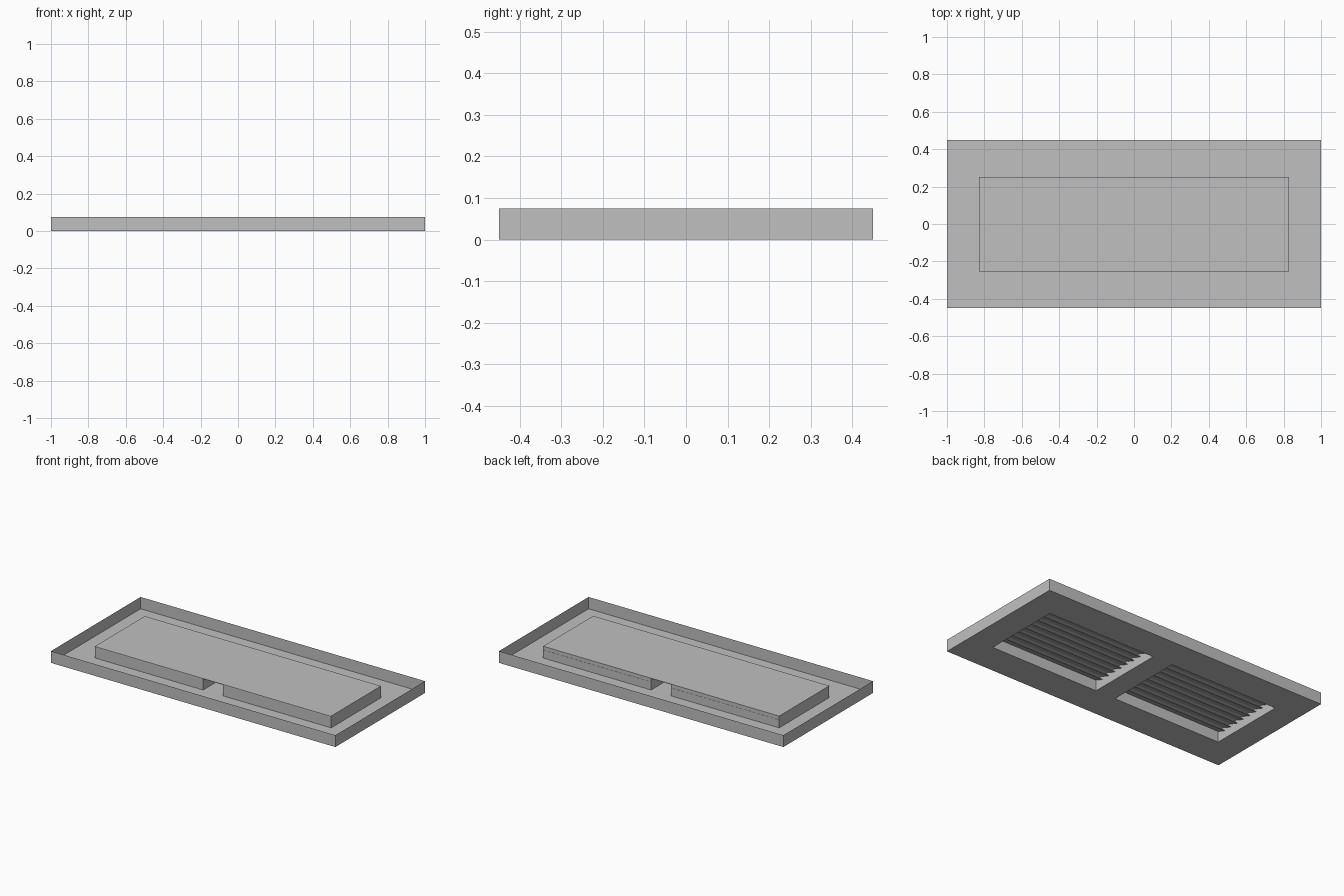
import bpy, bmesh
from mathutils import Matrix, Vector
from math import atan2, hypot

cube = bpy.data.objects.get("Cube")
if cube:
    bpy.data.objects.remove(cube, do_unlink=True)

grey = bpy.data.materials.new("light grey metal")
grey.use_nodes = True
colour = (0.53, 0.53, 0.53, 1)
grey.diffuse_color = colour
grey.node_tree.nodes["Principled BSDF"].inputs["Base Color"].default_value = colour

HX, HY, H = 1.0, 0.45, 0.075      # tray half sizes and height
BX, BY = 0.83, 0.25               # duct outer half sizes
GAP = 0.07                        # half of the gap between the ducts
SLATS = 9


def finish(bm, name):
    bmesh.ops.remove_doubles(bm, verts=bm.verts, dist=1e-5)
    bmesh.ops.recalc_face_normals(bm, faces=bm.faces)
    mesh = bpy.data.meshes.new(name)
    bm.to_mesh(mesh)
    bm.free()
    mesh.materials.append(grey)
    obj = bpy.data.objects.new(name, mesh)
    bpy.context.collection.objects.link(obj)
    return obj


def quad(bm, points):
    bm.faces.new([bm.verts.new(p) for p in points])


def walls(bm, x0, x1, y0, y1, z0, z1):
    ring = [(x0, y0), (x1, y0), (x1, y1), (x0, y1)]
    for a, b in zip(ring, ring[1:] + ring[:1]):
        quad(bm, [(*a, z0), (*b, z0), (*b, z1), (*a, z1)])


# Sheet tray: floor with two openings, and an upright rim
bm = bmesh.new()
xs = [-HX, -BX, -GAP, GAP, BX, HX]
ys = [-HY, -BY, BY, HY]
for i in range(len(xs) - 1):
    for j in range(len(ys) - 1):
        if j == 1 and i in (1, 3):
            continue
        quad(bm, [(xs[i], ys[j], 0), (xs[i + 1], ys[j], 0),
                  (xs[i + 1], ys[j + 1], 0), (xs[i], ys[j + 1], 0)])
walls(bm, -HX, HX, -HY, HY, 0, H)
finish(bm, "tray")

# Cover plate across both ducts
bm = bmesh.new()
bmesh.ops.create_cube(bm, size=1, matrix=Matrix.Translation((0, -0.002, H - 0.0015))
                      @ Matrix.Diagonal((2 * BX, 2 * BY + 0.004, 0.003, 1)))
finish(bm, "cover_plate")

# Ducts, each with a row of tilted slats
pitch = 2 * BY / SLATS
rise = 0.02
for side, x0, x1 in (("right", -BX, -GAP), ("left", GAP, BX)):
    bm = bmesh.new()
    walls(bm, x0, x1, -BY, BY, 0, H - 0.003)
    finish(bm, side + "_duct")

    bm = bmesh.new()
    for i in range(SLATS):
        centre = Vector(((x0 + x1) / 2, -BY + pitch * (i + 0.5), 0.06))
        bmesh.ops.create_cube(bm, size=1, matrix=Matrix.Translation(centre)
                              @ Matrix.Rotation(-atan2(rise, pitch), 4, "X")
                              @ Matrix.Diagonal((x1 - x0, hypot(rise, pitch), 0.003, 1)))
    finish(bm, side + "_slats")
